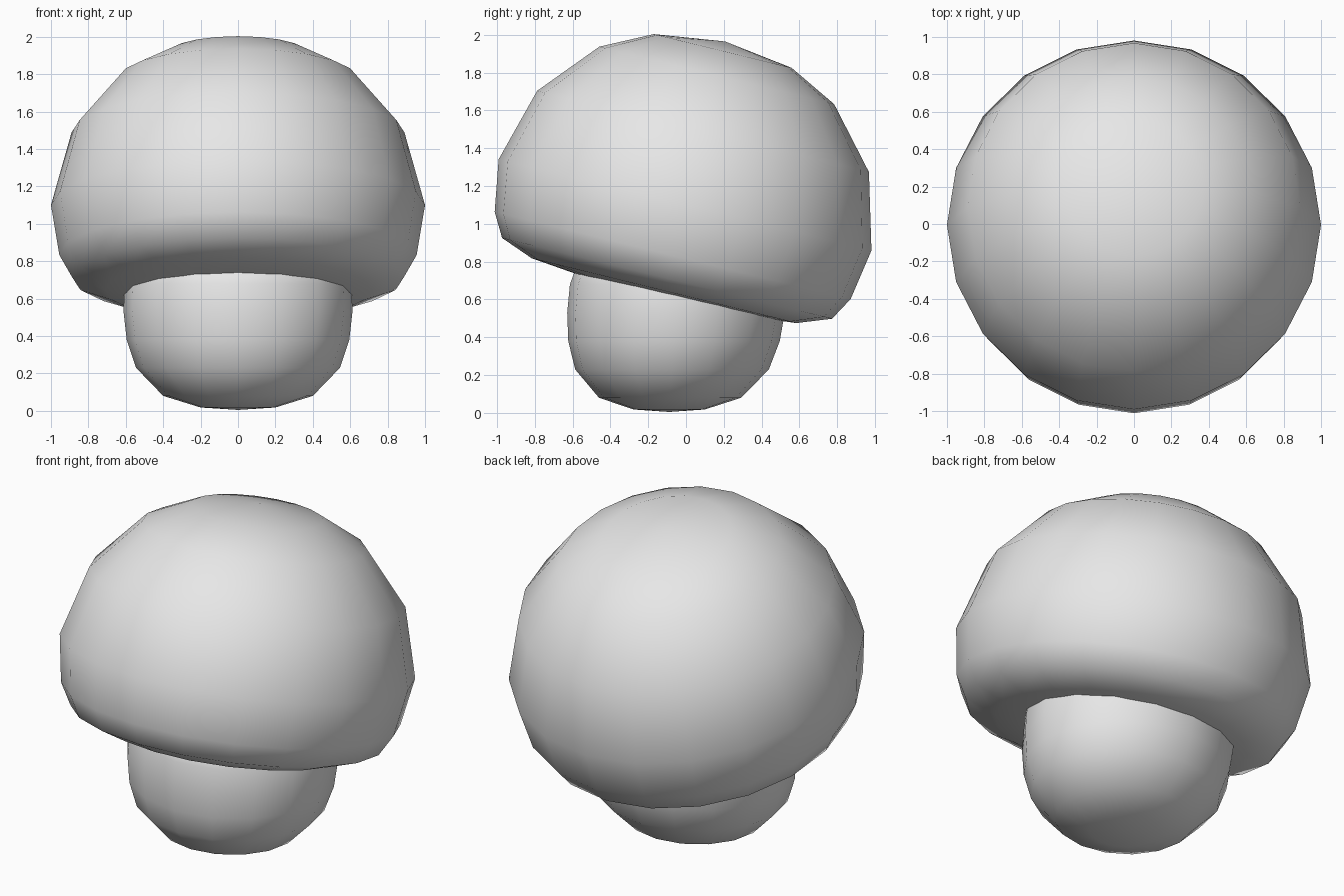
import bpy, bmesh
from math import sin, cos, tau
from mathutils import Matrix

cube = bpy.data.objects.get("Cube")
if cube:
    bpy.data.objects.remove(cube, do_unlink=True)

# Plain grey used on the whole mushroom
grey = bpy.data.materials.new("light_grey")
grey.use_nodes = True
colour = (0.8, 0.8, 0.8, 1.0)
grey.diffuse_color = colour
grey.node_tree.nodes["Principled BSDF"].inputs["Base Color"].default_value = colour


def lathe(name, profile, segments, transform):
    """Closed, smooth body of revolution; the profile runs bottom pole to top pole."""
    bm = bmesh.new()
    rings = []
    for r, z in profile[1:-1]:
        rings.append([bm.verts.new((r * cos(tau * i / segments), r * sin(tau * i / segments), z))
                      for i in range(segments)])
    bottom = bm.verts.new((0, 0, profile[0][1]))
    top = bm.verts.new((0, 0, profile[-1][1]))
    for i in range(segments):
        j = (i + 1) % segments
        bm.faces.new((bottom, rings[0][j], rings[0][i]))
        bm.faces.new((top, rings[-1][i], rings[-1][j]))
        for lower, upper in zip(rings, rings[1:]):
            bm.faces.new((lower[i], lower[j], upper[j], upper[i]))
    bm.transform(transform)
    bmesh.ops.recalc_face_normals(bm, faces=bm.faces)
    for face in bm.faces:
        face.smooth = True
    mesh = bpy.data.meshes.new(name)
    bm.to_mesh(mesh)
    bm.free()
    mesh.materials.append(grey)
    obj = bpy.data.objects.new(name, mesh)
    bpy.context.collection.objects.link(obj)
    return obj


# Cap: dome with a rounded rim and flat underside, tipped towards the back
cap_profile = [(0, -0.49), (0.48, -0.49), (0.71, -0.467), (0.885, -0.4), (0.955, -0.275),
               (1.0, 0), (0.89, 0.4), (0.63, 0.705), (0.37, 0.838), (0, 0.89)]
cap_place = (Matrix.Translation((0, -0.005, 1.1)) @ Matrix.Rotation(-0.24, 4, 'X')
             @ Matrix.Diagonal((1, 1.015, 1, 1)))
lathe("cap", cap_profile, 20, cap_place)

# Stem: rounded base, slightly narrower front to back, leaning gently back
stem_profile = [(0, 0.005), (0.2, 0.018), (0.4, 0.08), (0.545, 0.23), (0.595, 0.38),
                (0.612, 0.53), (0.608, 0.68), (0.57, 0.8), (0, 0.85)]
lean = Matrix.Identity(4)
lean[1][2] = 0.07
stem_place = Matrix.Translation((0, -0.09, 0)) @ lean @ Matrix.Diagonal((1, 0.94, 1, 1))
lathe("stem", stem_profile, 16, stem_place)
